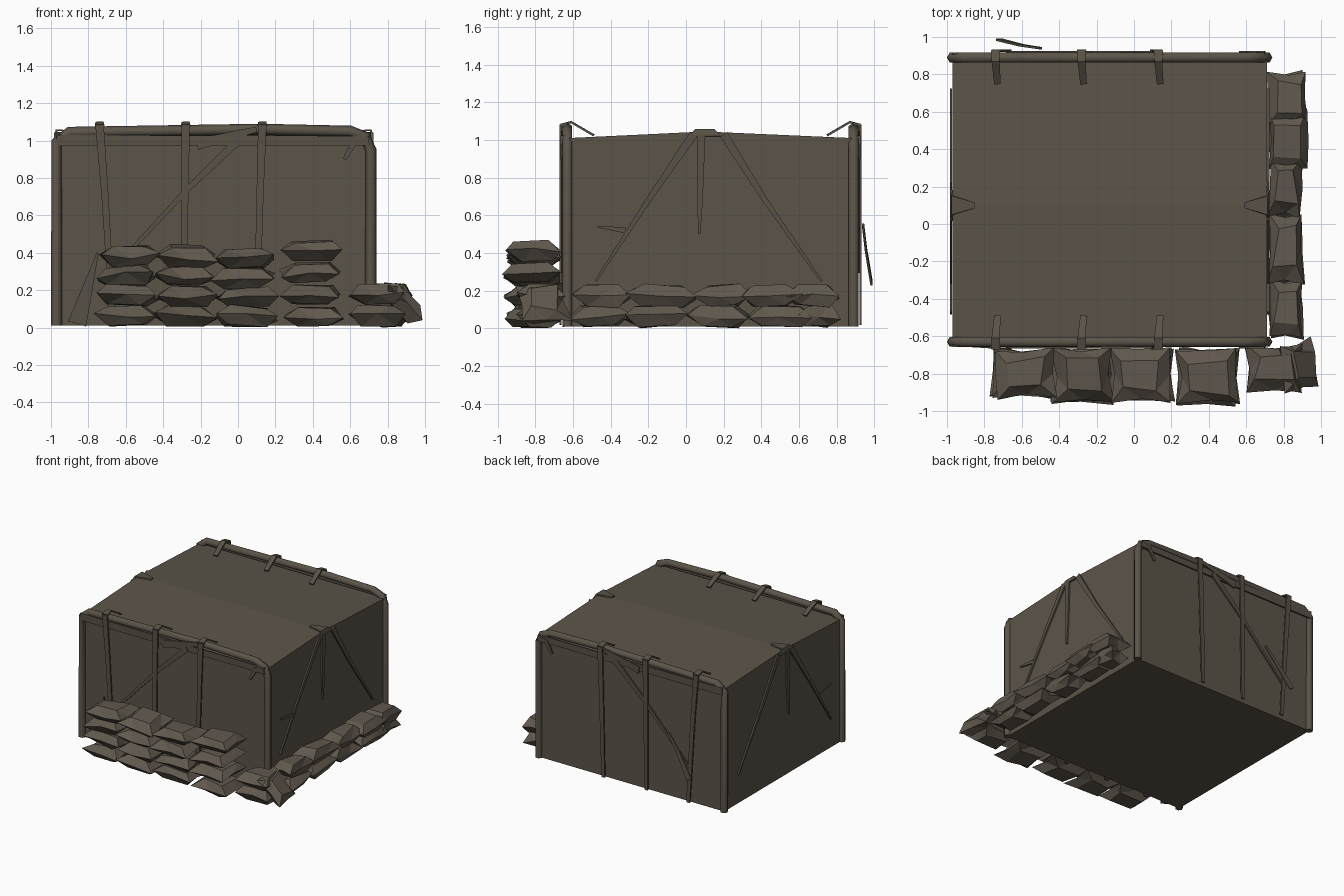
import bpy, bmesh, random
from mathutils import Vector, Matrix, Euler

random.seed(4)
if "Cube" in bpy.data.objects:
    bpy.data.objects.remove(bpy.data.objects["Cube"])


def material(name, rgb):
    m = bpy.data.materials.new(name)
    m.use_nodes = True
    m.diffuse_color = (*rgb, 1)
    m.node_tree.nodes["Principled BSDF"].inputs["Base Color"].default_value = (*rgb, 1)
    return m


canvas = material("drab canvas", (0.105, 0.088, 0.066))
cloth = material("strap cloth", (0.098, 0.083, 0.062))
sack = material("sack cloth", (0.118, 0.098, 0.075))

FRONT, BACK, LOW, HIGH = -0.63, 0.89, -0.97, 0.71


def finish(name, bm, mat):
    bmesh.ops.recalc_face_normals(bm, faces=bm.faces)
    me = bpy.data.meshes.new(name)
    bm.to_mesh(me)
    bm.free()
    me.materials.append(mat)
    ob = bpy.data.objects.new(name, me)
    bpy.context.collection.objects.link(ob)
    return ob


def tube(name, points, radius, mat):
    """Square-section tube along a bent path."""
    cu = bpy.data.curves.new(name, "CURVE")
    cu.dimensions = "3D"
    cu.bevel_depth = radius
    cu.bevel_resolution = 1
    cu.use_fill_caps = True
    sp = cu.splines.new("POLY")
    sp.points.add(len(points) - 1)
    for p, co in zip(sp.points, points):
        p.co = (*co, 1)
    cu.materials.append(mat)
    ob = bpy.data.objects.new(name, cu)
    bpy.context.collection.objects.link(ob)


def strap(name, points, normal, widths, thick=0.012):
    """Flat tapering ribbon along a path, given its facing direction."""
    pts = [Vector(p) for p in points]
    bm = bmesh.new()
    rows = []
    for i, p in enumerate(pts):
        along = pts[min(i + 1, len(pts) - 1)] - pts[max(i - 1, 0)]
        side = along.cross(Vector(normal)).normalized()
        w = widths[0] + (widths[1] - widths[0]) * i / (len(pts) - 1)
        rows.append([bm.verts.new(p + side * s * w / 2) for s in (-1, 1)])
    for a, b in zip(rows, rows[1:]):
        bm.faces.new((a[0], a[1], b[1], b[0]))
    ob = finish(name, bm, cloth)
    mod = ob.modifiers.new("thickness", "SOLIDIFY")
    mod.thickness = thick
    mod.offset = 0


def sandbag(name, x, y, z, sx, sy, h, tilt=(0, 0, 0)):
    """Pillow with flared corners and a pinched seam."""
    bm = bmesh.new()

    def jit(a):
        return random.uniform(-a, a)

    ring = [(-1, -1), (0, -0.9), (1, -1), (0.92, 0), (1, 1), (0, 0.9), (-1, 1), (-0.92, 0)]
    rim = [bm.verts.new((a * sx / 2 + jit(0.012), b * sy / 2 + jit(0.012),
                         jit(0.015))) for a, b in ring]
    for s in (1, -1):
        cap = [bm.verts.new((a * sx * 0.3 + jit(0.02), b * sy * 0.28 + jit(0.02),
                             s * (h / 2 + jit(0.008)))) for a, b in ring[::2]]
        bm.faces.new(cap)
        for i in range(4):
            j = (i + 1) % 4
            mid = rim[2 * i + 1]
            bm.faces.new((rim[2 * i], mid, cap[i]))
            bm.faces.new((mid, rim[(2 * i + 2) % 8], cap[j]))
            bm.faces.new((mid, cap[j], cap[i]))
    rot = Euler(tilt).to_matrix().to_4x4()
    bmesh.ops.transform(bm, matrix=Matrix.Translation((x, y, z)) @ rot, verts=bm.verts)
    finish(name, bm, sack)


# Canvas shelter: a side profile with a shallow ridge, extruded across
bm = bmesh.new()
profile = [(FRONT, 0.01), (BACK, 0.01), (BACK, 1.01), (0.1, 1.045), (FRONT, 1.01)]
face = bm.faces.new([bm.verts.new((LOW, y, z)) for y, z in profile])
out = bmesh.ops.extrude_face_region(bm, geom=[face])
bmesh.ops.translate(bm, vec=(HIGH - LOW, 0, 0),
                    verts=[v for v in out["geom"] if isinstance(v, bmesh.types.BMVert)])
finish("canvas_shelter", bm, canvas)

# Bent end frames, rolled canvas and hanging ties at front and back
for label, y, d in (("front", FRONT, -1), ("back", BACK, 1)):
    tube(label + "_frame",
         [(LOW, y, 0.01), (LOW, y, 0.99), (-0.9, y, 1.045), (0.12, y, 1.06),
          (0.6, y, 1.05), (0.68, y, 1.02), (HIGH, y, 0.95), (HIGH, y, 0.01)], 0.03, canvas)
    strap(label + "_roll_skirt", [(LOW, y + d * 0.022, 1.0), (0.7, y + d * 0.022, 1.0)],
          (0, d, 0), (0.06, 0.05))
    for n, (top, foot) in enumerate(((-0.74, -0.67), (-0.28, -0.29), (0.13, 0.1))):
        yo = y + d * 0.036
        strap(f"{label}_tie_{n}", [(top, yo, 1.08), (top * 0.6 + foot * 0.4, yo, 0.72),
                                   (foot, yo, 0.02)], (0, d, 0), (0.045, 0.03))
        strap(f"{label}_tie_flap_{n}", [(top, yo, 1.08), (top, y - d * 0.02, 1.095),
                                        (top + 0.01, y - d * 0.14, 1.025)],
              (0, -d * 0.3, 1), (0.05, 0.035))
    yo = y + d * 0.03
    strap(label + "_diagonal_tie", [(0.0, yo, 1.0), (-0.27, yo, 0.74), (-0.68, yo, 0.3)],
          (0, d, 0), (0.045, 0.015))
    strap(label + "_sagging_fold", [(0.1, yo, 1.06), (-0.22, yo, 0.98)], (0, d, 0), (0.03, 0.06))
    strap(label + "_corner_fold", [(0.57, yo, 0.9), (0.62, yo, 0.99), (0.7, yo, 1.0)],
          (0, d, 0), (0.02, 0.05))

# Front lower drape and the loose tie end behind
strap("front_drape_fold", [(-0.75, FRONT - 0.03, 0.4), (-0.86, FRONT - 0.02, 0.02)],
      (0, -1, 0), (0.01, 0.1))
strap("loose_back_tie", [(-0.5, 0.94, 0.55), (-0.6, 0.955, 0.42), (-0.72, 0.985, 0.24)],
      (0, 1, 0), (0.02, 0.045))

# Side ties fanning from the ridge, on both sides
for label, x, d in (("left", HIGH, 1), ("right", LOW, -1)):
    xo = x + d * 0.008
    fan = ((0.04, -0.2, -0.48, 0.25), (0.2, 0.42, 0.72, 0.25), (0.08, 0.075, 0.07, 0.5))
    for n, (y0, y1, y2, z2) in enumerate(fan):
        strap(f"{label}_side_tie_{n}", [(xo, y0, 1.03), (xo, y1, 0.68), (xo, y2, z2)],
              (d, 0, 0), (0.045, 0.012))
    strap(label + "_side_fold", [(xo, -0.47, 0.54), (xo, -0.32, 0.52)], (d, 0, 0), (0.01, 0.03))
    strap(label + "_ridge_knot", [(xo, 0.1, 1.02), (x, 0.1, 1.055), (x - d * 0.12, 0.1, 1.05)],
          (d * 0.5, 0, 1), (0.17, 0.03))

# Front sandbag wall: four stacked columns
for c, (x, reach, step) in enumerate(((-0.59, 0.26, 0.108), (-0.28, 0.29, 0.107),
                                      (0.04, 0.28, 0.104), (0.39, 0.3, 0.117))):
    for layer in range(4):
        sandbag(f"front_sandbag_{c}_{layer}", x + random.uniform(-0.015, 0.015),
                -0.665 - reach / 2, 0.06 + layer * step, 0.32, reach, 0.1,
                (random.uniform(-0.06, 0.06), random.uniform(-0.06, 0.06),
                 random.uniform(-0.04, 0.04)))

# Side sandbag row, two layers
rows = (((-0.46, 0.31), (-0.16, 0.34), (0.17, 0.33), (0.5, 0.34), (0.7, 0.22)),
        ((-0.45, 0.3), (-0.13, 0.37), (0.19, 0.3), (0.45, 0.32), (0.67, 0.28)))
for layer, row in enumerate(rows):
    for n, (y, length) in enumerate(row):
        wide = 0.21 if layer and n > 2 else 0.18
        sandbag(f"side_sandbag_{layer}_{n}", 0.72 + wide / 2, y, 0.065 + layer * 0.11,
                wide, length, 0.11, (random.uniform(-0.07, 0.07), 0, random.uniform(-0.05, 0.05)))

# Corner pile with one slumped bag
for layer in range(2):
    sandbag(f"corner_sandbag_{layer}", 0.75, -0.77, 0.065 + layer * 0.115, 0.3, 0.25, 0.11)
sandbag("slumped_corner_sandbag", 0.88, -0.76, 0.135, 0.26, 0.26, 0.1, (0.1, 0.85, 0.25))
